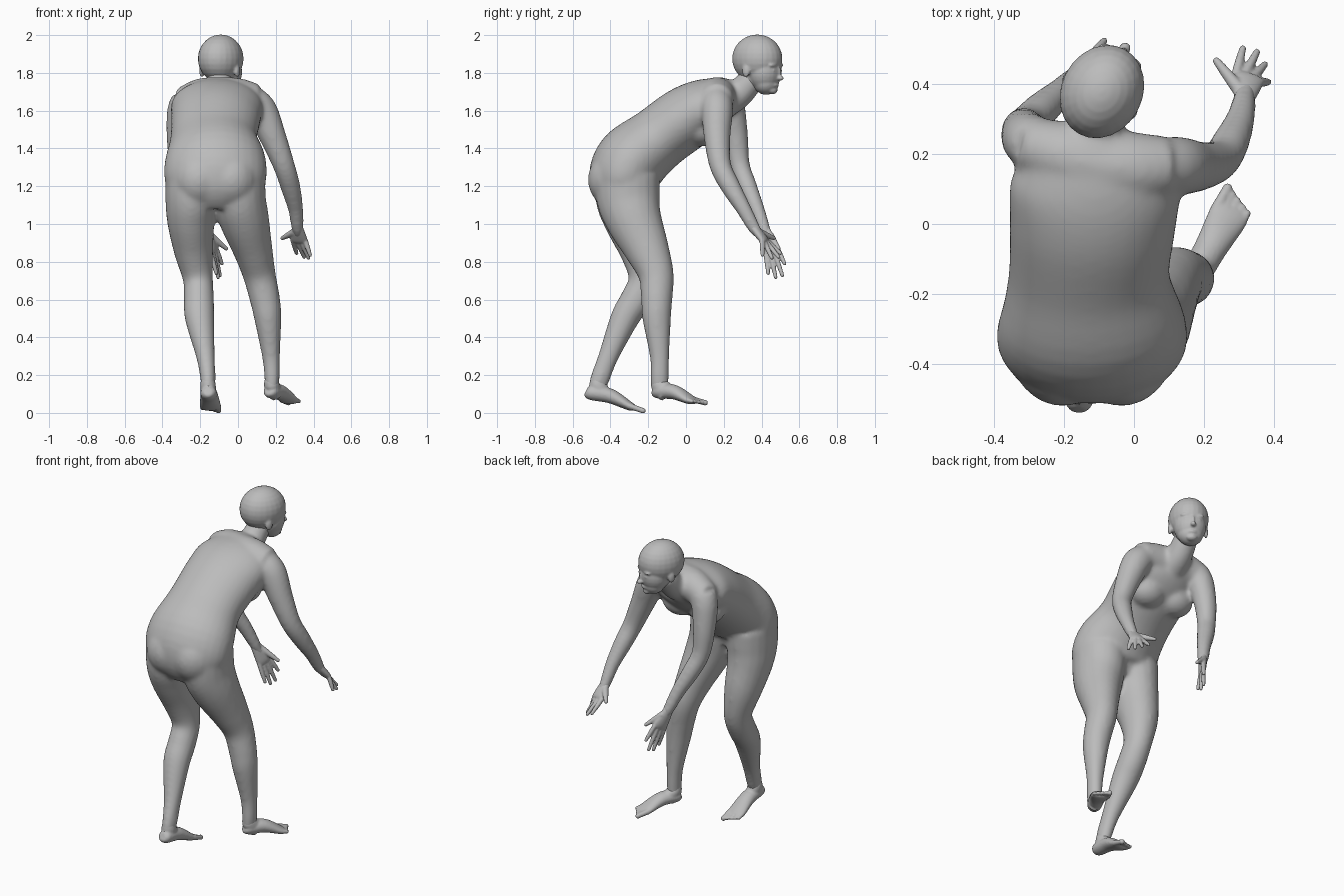
import bpy, bmesh, math
from mathutils import Vector, Matrix

cube = bpy.data.objects.get("Cube")
if cube:
    bpy.data.objects.remove(cube)

skin = bpy.data.materials.new("plain grey")
skin.use_nodes = True
GREY = (0.5, 0.5, 0.5, 1)
skin.diffuse_color = GREY
skin.node_tree.nodes["Principled BSDF"].inputs["Base Color"].default_value = GREY


def spline(a, b, c, d, t):
    """Catmull-Rom blend between b and c."""
    return b + (c - a) * t / 2 + (a * 2 - b * 5 + c * 4 - d) * t**2 / 2 \
        + (b * 3 - a - c * 3 + d) * t**3 / 2


def tube(bm, stations, side=(1, 0, 0), steps=5, sides=20):
    """Loft of ellipses; a station is x, y, z, half width, half depth."""
    pts = [Vector(s if len(s) == 5 else (*s, s[3])) for s in stations]
    ext = [pts[0]] + pts + [pts[-1]]
    path = [spline(*ext[i:i + 4], k / steps)
            for i in range(len(pts) - 1) for k in range(steps)] + [pts[-1]]
    rings = []
    for i, p in enumerate(path):
        centre = Vector(p[:3])
        ahead, behind = path[min(i + 1, len(path) - 1)], path[max(i - 1, 0)]
        along = (Vector(ahead[:3]) - Vector(behind[:3])).normalized()
        u = Vector(side)
        u = (u - along * u.dot(along)).normalized()
        v = along.cross(u)
        rings.append([bm.verts.new(centre + u * p[3] * math.cos(a) + v * p[4] * math.sin(a))
                      for a in (math.tau * k / sides for k in range(sides))])
    for r, s in zip(rings, rings[1:]):
        for k in range(sides):
            n = (k + 1) % sides
            bm.faces.new((r[k], r[n], s[n], s[k]))
    bm.faces.new(rings[0][::-1])
    bm.faces.new(rings[-1])


def ball(bm, centre, radii, turn=Matrix()):
    m = Matrix.Translation(centre) @ turn @ Matrix.Diagonal((*radii, 1))
    bmesh.ops.create_uvsphere(bm, u_segments=24, v_segments=14, radius=1, matrix=m)


def finish(name, bm, voxel, smooth):
    """Fuse the overlapping forms into one smooth surface."""
    bmesh.ops.recalc_face_normals(bm, faces=bm.faces)
    mesh = bpy.data.meshes.new(name)
    bm.to_mesh(mesh)
    bm.free()
    ob = bpy.data.objects.new(name, mesh)
    bpy.context.collection.objects.link(ob)
    mesh.materials.append(skin)
    fuse = ob.modifiers.new("fuse", 'REMESH')
    fuse.mode = 'VOXEL'
    fuse.voxel_size = voxel
    fuse.use_smooth_shade = True
    soft = ob.modifiers.new("soften", 'SMOOTH')
    soft.factor = 0.5
    soft.iterations = smooth


# Torso, leaning forward from the hips
bm = bmesh.new()
tube(bm, [(-.12, -.32, 1.1, .18, .12), (-.12, -.335, 1.21, .262, .178),
          (-.12, -.29, 1.33, .268, .193), (-.128, -.15, 1.45, .23, .172),
          (-.118, 0, 1.56, .237, .17), (-.11, .12, 1.63, .24, .148),
          (-.11, .21, 1.675, .18, .105), (-.1, .28, 1.69, .07, .06)], sides=32)
# Shoulder girdle, chest and seat
tube(bm, [(-.3, .225, 1.64, .08), (-.2, .195, 1.67, .1), (-.11, .17, 1.67, .108),
          (0, .16, 1.67, .103), (.1, .165, 1.655, .085)], side=(0, 0, 1))
for x, y in ((-.215, .1), (-.025, .085)):
    ball(bm, (x, y, 1.505), (.115, .1, .095))
for x in (-.205, -.035):
    ball(bm, (x, -.35, 1.235), (.15, .17, .165))
# Neck
tube(bm, [(-.11, .2, 1.65, .095), (-.105, .28, 1.69, .077), (-.095, .36, 1.78, .068)])
# Legs, tapering into the feet
tube(bm, [(0, -.31, 1.25, .145, .17), (.008, -.305, 1.13, .14, .168),
          (.034, -.275, 1.02, .132, .149),
          (.08, -.205, .86, .104, .118), (.113, -.158, .73, .087, .094),
          (.143, -.155, .6, .08, .083), (.158, -.155, .5, .072, .076),
          (.175, -.14, .3, .048, .052), (.18, -.14, .19, .041, .049),
          (.178, -.14, .12, .036, .046)])
tube(bm, [(-.24, -.31, 1.25, .145, .17), (-.247, -.31, 1.13, .138, .168),
          (-.25, -.285, 1.02, .126, .149),
          (-.235, -.235, .86, .105, .118), (-.212, -.218, .71, .08, .087),
          (-.207, -.265, .6, .08, .083), (-.203, -.325, .5, .078, .076),
          (-.172, -.41, .3, .05, .054), (-.16, -.452, .19, .041, .052),
          (-.158, -.475, .12, .036, .046)])
# Arms, tapering into the hands
tube(bm, [(.05, .16, 1.665, .08), (.12, .165, 1.605, .085), (.185, .165, 1.46, .071),
          (.243, .182, 1.31, .058), (.277, .235, 1.2, .053), (.305, .305, 1.08, .041),
          (.315, .36, .98, .033), (.322, .4, .93, .02)])
tube(bm, [(-.275, .225, 1.65, .08), (-.3, .24, 1.59, .077), (-.313, .265, 1.45, .065),
          (-.305, .285, 1.31, .054), (-.265, .325, 1.2, .051), (-.21, .375, 1.08, .041),
          (-.17, .415, .97, .033), (-.145, .435, .91, .02)])
finish("body", bm, .012, 10)

# Head, turned a little to one side
bm = bmesh.new()
turn = Matrix.Rotation(math.radians(-28), 4, 'Z')
place = Matrix.Translation((-.09, .38, 1.87)) @ turn


def feature(centre, radii):
    ball(bm, place @ Vector(centre), radii, turn)


feature((0, -.003, .005), (.116, .138, .128))         # skull
feature((0, .04, -.065), (.094, .091, .105))          # face
feature((0, .05, -.122), (.074, .066, .064))          # jaw
feature((0, .136, -.098), (.017, .019, .013))         # nose tip
feature((0, .122, -.07), (.012, .018, .038))          # nose bridge
feature((0, .107, -.135), (.028, .016, .01))          # lips
feature((0, .088, -.163), (.032, .026, .02))          # chin
for s in (-1, 1):
    feature((s * .036, .109, -.03), (.034, .018, .011))   # brow
    feature((s * .036, .108, -.057), (.018, .017, .009))  # eye
    feature((s * .106, -.015, -.06), (.012, .022, .034))  # ear
tube(bm, [(-.104, .3, 1.715, .05), (-.095, .35, 1.77, .067), (-.09, .37, 1.83, .075)])
finish("head", bm, .0065, 4)


def hand(name, wrist, palm, thumb, tips, across):
    """Flat palm with four spread fingers and a thumb."""
    bm = bmesh.new()
    wrist, palm, across = Vector(wrist), Vector(palm), Vector(across).normalized()
    end = palm + (palm - wrist) * .35
    up = wrist + (wrist - palm) * .5
    tube(bm, [(*up, .018, .016), (*wrist, .03, .023),
              (*palm, .046, .022), (*end, .045, .016)], side=across)
    for k, tip in enumerate(tips):
        tip, root = Vector(tip), end - across * (k - 1.5) * .023 - (end - palm) * .4
        mid = root.lerp(tip, .55)
        tube(bm, [(*root, .014), (*mid, .013), (*tip, .01)], sides=10, side=across)
        ball(bm, tip, (.01,) * 3)
    root, tip = wrist.lerp(palm, .4) + across * .02, Vector(thumb)
    tube(bm, [(*root, .021), (*root.lerp(tip, .55), .016), (*tip, .011)], sides=10, side=across)
    ball(bm, tip, (.011,) * 3)
    finish(name, bm, .005, 2)


hand("left_hand", (.315, .36, .98), (.322, .405, .925), (.235, .465, .925),
     [(.31, .5, .845), (.35, .49, .825), (.373, .455, .82), (.382, .405, .835)], (-1, .35, 0))
hand("right_hand", (-.17, .415, .97), (-.14, .445, .885), (-.062, .49, .87),
     [(-.085, .522, .79), (-.095, .51, .728), (-.105, .475, .718), (-.115, .435, .74)],
     (.45, .9, .3))


def foot(name, heel, ball_point, inner, ankle):
    """Heel, instep and five toes; inner is the big-toe side, -1 or 1 along x."""
    bm = bmesh.new()
    heel, front = Vector(heel), Vector(ball_point)
    along = front - heel
    side = Vector((along.y, -along.x, 0)).normalized()
    arch = heel.lerp(front, .5) + Vector((0, 0, .018))
    tube(bm, [(*(heel - along * .12), .02, .022), (*heel, .041, .038),
              (*arch, .047, .039), (*front, .057, .024),
              (*(front + along * .14), .051, .015)], side=side)
    ankle = Vector(ankle)
    tube(bm, [(*(ankle + Vector((0, .01, .06))), .024, .026), (*ankle, .041, .047),
              (*heel.lerp(front, .3), .038, .05)])
    for k in range(5):
        root = front + side * inner * (.041 - k * .021)
        tip = root + along * (.36 - k * .045)
        r = .017 if k == 0 else .0125
        tube(bm, [(*root, r), (*tip, r * .85)], sides=10, side=side)
        ball(bm, tip, (r * .9,) * 3)
    finish(name, bm, .006, 3)


foot("left_foot", (.173, -.15, .115), (.268, .02, .07), -1, (.178, -.14, .15))
foot("right_foot", (-.157, -.505, .107), (-.147, -.3, .037), 1, (-.159, -.466, .15))
